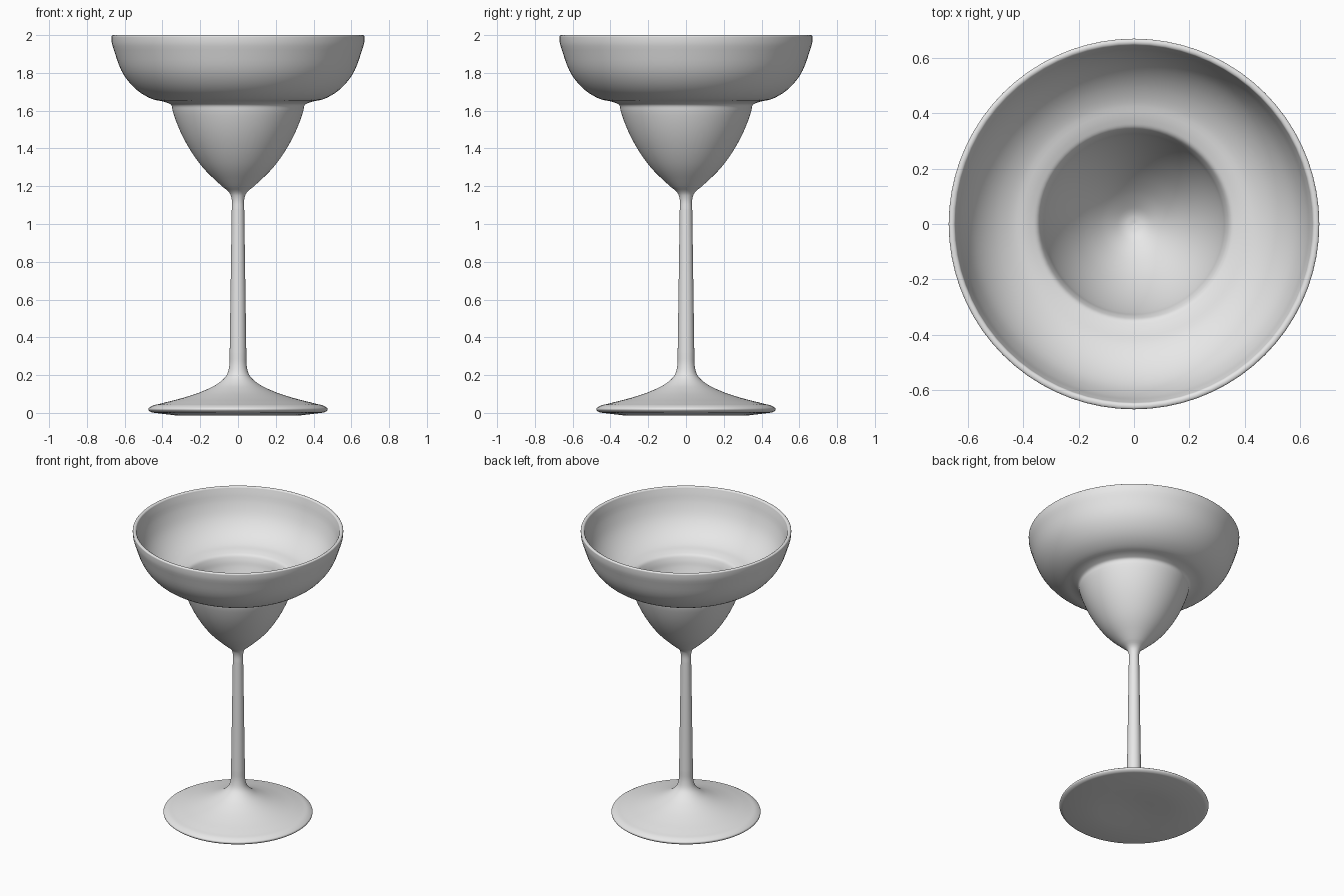
import bpy
import bmesh
from math import cos, sin, tau, radians
from mathutils import Vector
from mathutils.geometry import interpolate_bezier

SEGMENTS = 72

cube = bpy.data.objects.get("Cube")
if cube:
    bpy.data.objects.remove(cube, do_unlink=True)

grey = bpy.data.materials.new("plain_grey")
grey.use_nodes = True
grey.diffuse_color = (0.8, 0.8, 0.8, 1)
grey.node_tree.nodes["Principled BSDF"].inputs["Base Color"].default_value = (0.8, 0.8, 0.8, 1)


def smooth_profile(points, steps=4):
    """Curve running through every (radius, height) point."""
    pts = [Vector((r, 0, z)) for r, z in points]
    tangents = []
    for i, p in enumerate(pts):
        d = Vector()
        for a, b in ((i - 1, i), (i, i + 1)):
            if a >= 0 and b < len(pts):
                chord = pts[b] - pts[a]
                d += chord / chord.length_squared
        tangents.append(d.normalized())
    curve = [pts[0]]
    for i in range(len(pts) - 1):
        a, b = pts[i], pts[i + 1]
        h = (b - a).length / 3
        curve += interpolate_bezier(a, a + tangents[i] * h, b - tangents[i + 1] * h, b, steps + 1)[1:]
    return curve


def lathe(name, points):
    """Revolve a profile round the z axis; zero radius becomes a pole."""
    bm = bmesh.new()
    rings = []
    for p in smooth_profile(points):
        if p.x < 1e-5:
            rings.append([bm.verts.new((0, 0, p.z))] * SEGMENTS)
        else:
            rings.append([bm.verts.new((p.x * cos(tau * j / SEGMENTS), p.x * sin(tau * j / SEGMENTS), p.z))
                          for j in range(SEGMENTS)])
    for low, high in zip(rings, rings[1:]):
        for j in range(SEGMENTS):
            k = (j + 1) % SEGMENTS
            corners = list(dict.fromkeys((low[j], low[k], high[k], high[j])))
            bm.faces.new(corners)
    mesh = bpy.data.meshes.new(name)
    bm.to_mesh(mesh)
    bm.free()
    mesh.materials.append(grey)
    obj = bpy.data.objects.new(name, mesh)
    bpy.context.collection.objects.link(obj)
    bpy.ops.object.select_all(action="DESELECT")
    obj.select_set(True)
    bpy.context.view_layer.objects.active = obj
    bpy.ops.object.shade_smooth_by_angle(angle=radians(40))
    return obj


# Foot: flat underside, thin rounded edge, flare up to the stem
lathe("foot", [(0, 0), (0.44, 0), (0.462, 0.005), (0.475, 0.02), (0.46, 0.034),
               (0.41, 0.049), (0.29, 0.08), (0.17, 0.122), (0.1, 0.16),
               (0.06, 0.2), (0.046, 0.25), (0.044, 0.32)])

# Stem: slender and slightly tapered
lathe("stem", [(0.044, 0.32), (0.033, 1.08)])

# Bowl: outside from stem to rim, then down the inside
outside = [(0.033, 1.08), (0.033, 1.13), (0.042, 1.16), (0.085, 1.2), (0.187, 1.3),
           (0.258, 1.4), (0.31, 1.5), (0.346, 1.6), (0.354, 1.63), (0.378, 1.643),
           (0.45, 1.66), (0.53, 1.705), (0.605, 1.79), (0.65, 1.9), (0.67, 1.985)]
rim = [(0.669, 1.996), (0.659, 2.0), (0.649, 1.996)]
inside = [(0.645, 1.985), (0.623, 1.9), (0.58, 1.805), (0.51, 1.73), (0.44, 1.69),
          (0.375, 1.672), (0.349, 1.66), (0.335, 1.635), (0.322, 1.59), (0.288, 1.5),
          (0.236, 1.4), (0.165, 1.3), (0.08, 1.218), (0.035, 1.19), (0, 1.183)]
lathe("bowl", outside + rim + inside)
